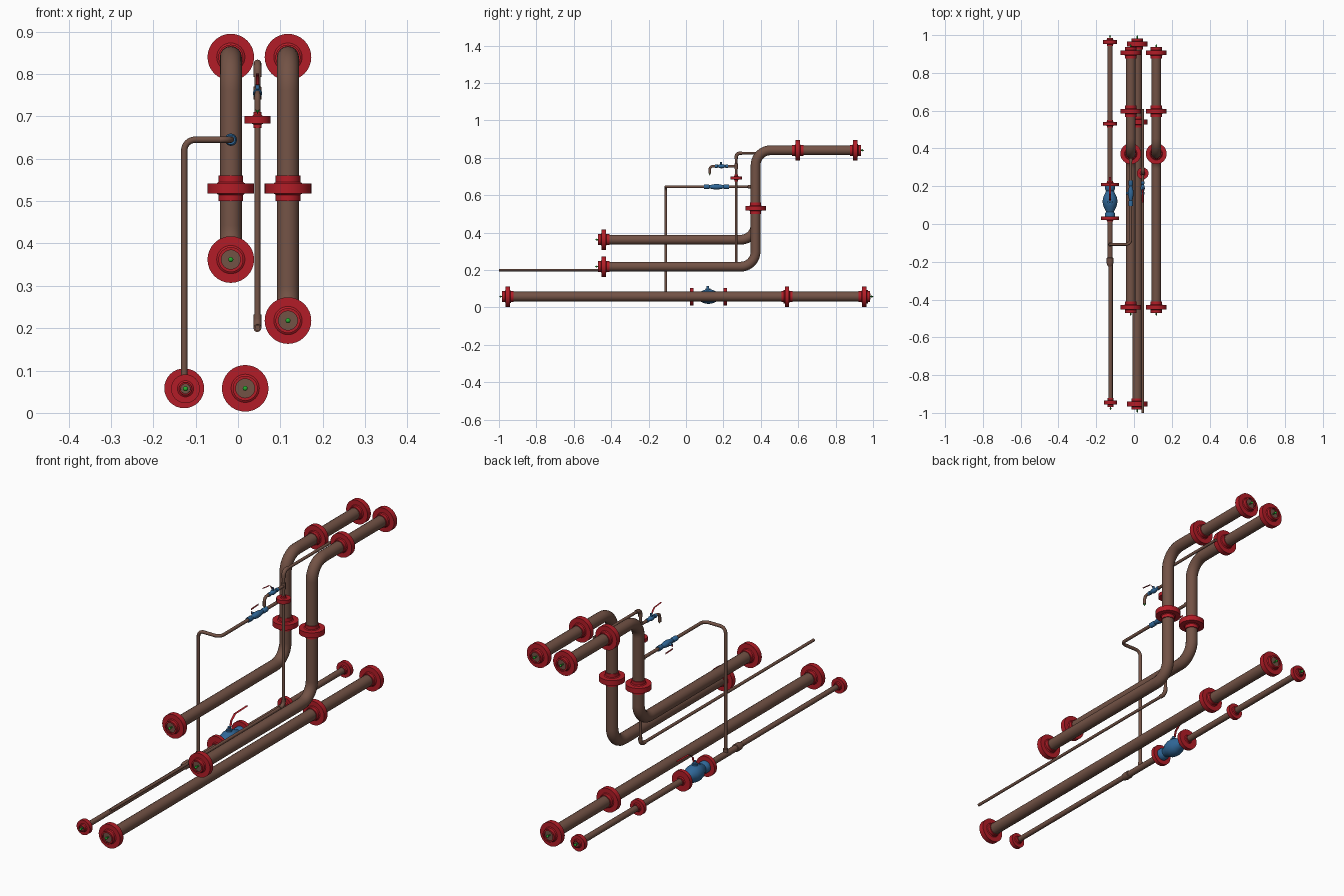
import bpy, bmesh, math
from mathutils import Vector

if "Cube" in bpy.data.objects:
    bpy.data.objects.remove(bpy.data.objects["Cube"])

def material(name, rgb):
    m = bpy.data.materials.new(name)
    m.diffuse_color = (*rgb, 1)
    m.use_nodes = True
    m.node_tree.nodes["Principled BSDF"].inputs["Base Color"].default_value = m.diffuse_color
    return m

BROWN = material("pipe_brown", (0.17, 0.085, 0.06))
RED = material("flange_red", (0.45, 0.012, 0.02))
BLUE = material("valve_blue", (0.03, 0.14, 0.32))
GREEN = material("marker_green", (0.02, 0.4, 0.03))

def finish(name, mesh, mat):
    mesh.materials.clear()
    mesh.materials.append(mat)
    for p in mesh.polygons:
        p.use_smooth = True
    mesh.set_sharp_from_angle(angle=math.radians(35))
    ob = bpy.data.objects.new(name, mesh)
    bpy.context.scene.collection.objects.link(ob)
    return ob

def fillet(points, radius, n=10):
    # replace each inner corner by an arc
    pts = [Vector(p) for p in points]
    out = [pts[0]]
    for a, b, c in zip(pts, pts[1:], pts[2:]):
        u, v = (a - b).normalized(), (c - b).normalized()
        half = u.angle(v) / 2
        d = radius / math.tan(half)
        centre = b + (u + v).normalized() * radius / math.sin(half)
        s, e = b + u * d - centre, b + v * d - centre
        ang = s.angle(e)
        for i in range(n + 1):
            t = i / n
            out.append(centre + (s * math.sin((1 - t) * ang) + e * math.sin(t * ang)) / math.sin(ang))
    return out + [pts[-1]]

def pipe(name, points, r, bend=0.03, mat=BROWN, res=6):
    cu = bpy.data.curves.new(name, 'CURVE')
    cu.dimensions = '3D'
    cu.bevel_depth = r
    cu.bevel_resolution = res
    cu.use_fill_caps = True
    path = fillet(points, bend)
    sp = cu.splines.new('POLY')
    sp.points.add(len(path) - 1)
    for q, p in zip(sp.points, path):
        q.co = (*p, 1)
    tmp = bpy.data.objects.new(name + "_curve", cu)
    bpy.context.scene.collection.objects.link(tmp)
    dg = bpy.context.evaluated_depsgraph_get()
    mesh = bpy.data.meshes.new_from_object(tmp.evaluated_get(dg))
    bpy.data.objects.remove(tmp)
    return finish(name, mesh, mat)

def lathe(name, pos, axis, profile, mat, n=32):
    # profile: (radius, distance along axis)
    bm = bmesh.new()
    vs = [bm.verts.new((r, 0, t)) for r, t in profile]
    es = [bm.edges.new(e) for e in zip(vs, vs[1:])]
    bmesh.ops.spin(bm, geom=vs + es, cent=(0, 0, 0), axis=(0, 0, 1),
                   angle=math.tau, steps=n, use_merge=True)
    bmesh.ops.remove_doubles(bm, verts=bm.verts, dist=1e-5)
    bmesh.ops.recalc_face_normals(bm, faces=bm.faces)
    mesh = bpy.data.meshes.new(name)
    bm.to_mesh(mesh)
    bm.free()
    ob = finish(name, mesh, mat)
    ob.location = pos
    ob.rotation_euler = Vector(axis).to_track_quat('Z', 'Y').to_euler()
    return ob

def flange(name, pos, axis, pr, R, h=0.03, t=0.012):
    hub = pr * 1.13
    lathe(name, pos, axis, [(pr * .86, -h), (hub, -h), (hub, -t - .003), (hub + .004, -t),
          (R, -t), (R, t), (hub + .004, t), (hub, t + .003), (hub, h), (pr * .86, h)], RED)

def end_flange(name, pos, sign, pr, R, h=0.03, t=0.012):
    flange(name, pos, (0, sign, 0), pr, R, h, t)
    tip = (pos[0], pos[1] + sign * (h - .012), pos[2])
    lathe(name + "_marker", tip, (0, sign, 0),
          [(0, 0), (.003, 0), (.003, .018), (.006, .018), (0, .029)], GREEN, 12)

def ball_valve(name, pos, L, r, pr):
    lathe(name, pos, (0, 1, 0), [(pr, -L), (r * .8, -L), (r * .8, -L * .62), (r * .6, -L * .55),
          (r * .8, -L * .35), (r, -L * .12), (r, L * .12), (r * .8, L * .35), (r * .6, L * .55),
          (r * .8, L * .62), (r * .8, L), (pr, L)], BLUE, 20)

def lever(name, pts, width, thick, across):
    # flat bent handle strip
    across = Vector(across)
    bm = bmesh.new()
    rows = [[bm.verts.new(Vector(p) + across * s * width / 2) for s in (-1, 1)] for p in pts]
    for a, b in zip(rows, rows[1:]):
        bm.faces.new((a[0], a[1], b[1], b[0]))
    bmesh.ops.solidify(bm, geom=bm.faces[:], thickness=thick)
    bmesh.ops.recalc_face_normals(bm, faces=bm.faces)
    mesh = bpy.data.meshes.new(name)
    bm.to_mesh(mesh)
    bm.free()
    finish(name, mesh, RED)

# two large risers with flanges
PR, FR, RY, TOP = 0.026, 0.055, 0.372, 0.84
for tag, x, low in (("left", -0.017, 0.362), ("right", 0.118, 0.218)):
    pipe(f"{tag}_riser_pipe", [(x, -.458, low), (x, RY, low), (x, RY, TOP), (x, .924, TOP)], PR, .08)
    end_flange(f"{tag}_riser_front_flange", (x, -.44, low), -1, PR, FR)
    end_flange(f"{tag}_riser_back_flange", (x, .906, TOP), 1, PR, FR)
    flange(f"{tag}_riser_vertical_flange", (x, RY, .53), (0, 0, 1), PR, FR)
    flange(f"{tag}_riser_top_flange", (x, .597, TOP), (0, 1, 0), PR, FR)

# straight large floor pipe
CX, FZ = 0.017, 0.058
pipe("floor_main_pipe", [(CX, -.972, FZ), (CX, .972, FZ)], PR)
end_flange("floor_main_front_flange", (CX, -.953, FZ), -1, PR, FR)
end_flange("floor_main_back_flange", (CX, .953, FZ), 1, PR, FR)
flange("floor_main_mid_flange", (CX, .54, FZ), (0, 1, 0), PR, FR)

# smaller floor pipe with reducer
DX = -0.127
pipe("floor_small_pipe", [(DX, -.19, FZ), (DX, .976, FZ)], .014)
pipe("floor_small_front_pipe", [(DX + .003, -.96, FZ - .001), (DX + .003, -.19, FZ - .001)], .0115)
lathe("floor_reducer", (DX, -.2, FZ), (0, 1, 0),
      [(.011, -.025), (.0135, -.02), (.0175, -.008), (.0175, .02), (.014, .022)], BROWN)
end_flange("floor_small_front_flange", (DX + .003, -.945, FZ - .001), -1, .0135, .034, .024, .01)
end_flange("floor_small_back_flange", (DX, .964, FZ), 1, .0145, .036, .022, .01)
flange("floor_small_mid_flange", (DX, .53, FZ), (0, 1, 0), .0145, .036, .02, .009)

# large valve
VY = 0.12
for s in (-1, 1):
    flange(f"valve_flange_{'front' if s < 0 else 'back'}", (DX, VY + s * .089, FZ), (0, 1, 0), .0145, .047, .018, .009)
lathe("large_valve_body", (DX, VY, FZ), (0, 1, 0),
      [(.014, -.08), (.027, -.08), (.027, -.066), (.021, -.056), (.025, -.045), (.035, -.025), (.0385, -.008),
       (.0385, .008), (.035, .025), (.025, .045), (.021, .056), (.027, .066), (.027, .08), (.014, .08)], BLUE)
lathe("large_valve_stem", (DX, VY - .003, FZ), (0, 0, 1),
      [(0, 0), (.013, 0), (.013, .044), (.007, .044), (.007, .056), (0, .056)], BLUE, 16)
lever("large_valve_lever", [(DX, .11, .11), (DX, .126, .112), (DX, .132, .136), (DX, .158, .158),
                            (DX, .25, .161)], .011, .005, (1, 0, 0))

# bypass line from small floor pipe to left riser
AX, BZ, BY = -0.017, 0.645, -0.108
pipe("bypass_pipe", [(DX, BY, FZ), (DX, BY, BZ), (AX, BY, BZ), (AX, .35, BZ)], .0075, .026, res=4)
lathe("bypass_tee", (DX, BY, FZ), (0, 0, 1), [(0, 0), (.011, 0), (.011, .026), (.0075, .028)], BROWN, 20)
lathe("bypass_riser_joint", (AX, .33, BZ), (0, 1, 0), [(.0075, 0), (.01, .002), (.01, .02), (0, .02)], BROWN, 20)
ball_valve("bypass_valve", (AX, .163, BZ), .068, .0145, .0075)
lathe("bypass_valve_stem", (AX, .163, BZ), (-1, 0, 0), [(0, 0), (.006, 0), (.006, .026), (0, .026)], BLUE, 12)
lever("bypass_valve_lever", [(AX - .022, .155, BZ), (AX - .024, .167, BZ), (AX - .036, .172, BZ),
                             (AX - .05, .19, BZ), (AX - .053, .25, BZ)], .008, .003, (0, 0, 1))

# thin line rising between the large pipes
EX, EY, EZ = 0.046, 0.268, 0.825
pipe("thin_line_pipe", [(EX, -1, .2), (EX, EY, .2), (EX, EY, EZ), (EX, .61, EZ)], .0067, .022, res=4)
for tag, z, dz, dy in (("lower", .2, 1, -1), ("upper", EZ, -1, 1)):
    pipe(f"thin_line_{tag}_elbow", [(EX, EY + dy * .032, z), (EX, EY, z), (EX, EY, z + dz * .032)],
         .0092, .022, res=4)
flange("thin_line_flange", (EX, EY, .692), (0, 0, 1), .0085, .031, .019, .0085)

# drain branch with small valve
DZ = 0.755
pipe("drain_pipe", [(EX, EY, DZ), (EX, .127, DZ), (EX, .127, .715)], .0067, .018, res=4)
lathe("drain_tee", (EX, EY, DZ), (0, 0, 1), [(.0067, -.016), (.009, -.015), (.009, .015), (.0067, .016)], BROWN, 20)
ball_valve("drain_valve", (EX, .19, DZ), .034, .011, .0067)
lathe("drain_valve_stem", (EX, .188, DZ), (0, 0, 1), [(0, 0), (.005, 0), (.005, .022), (0, .022)], BLUE, 12)
lever("drain_valve_lever", [(EX, .192, DZ + .018), (EX, .182, DZ + .02), (EX, .178, DZ + .03),
                            (EX, .166, DZ + .041), (EX, .115, DZ + .046)], .008, .003, (1, 0, 0))
lathe("drain_marker", (EX, .127, .716), (0, 0, -1), [(0, 0), (.005, 0), (0, .011)], GREEN, 12)
